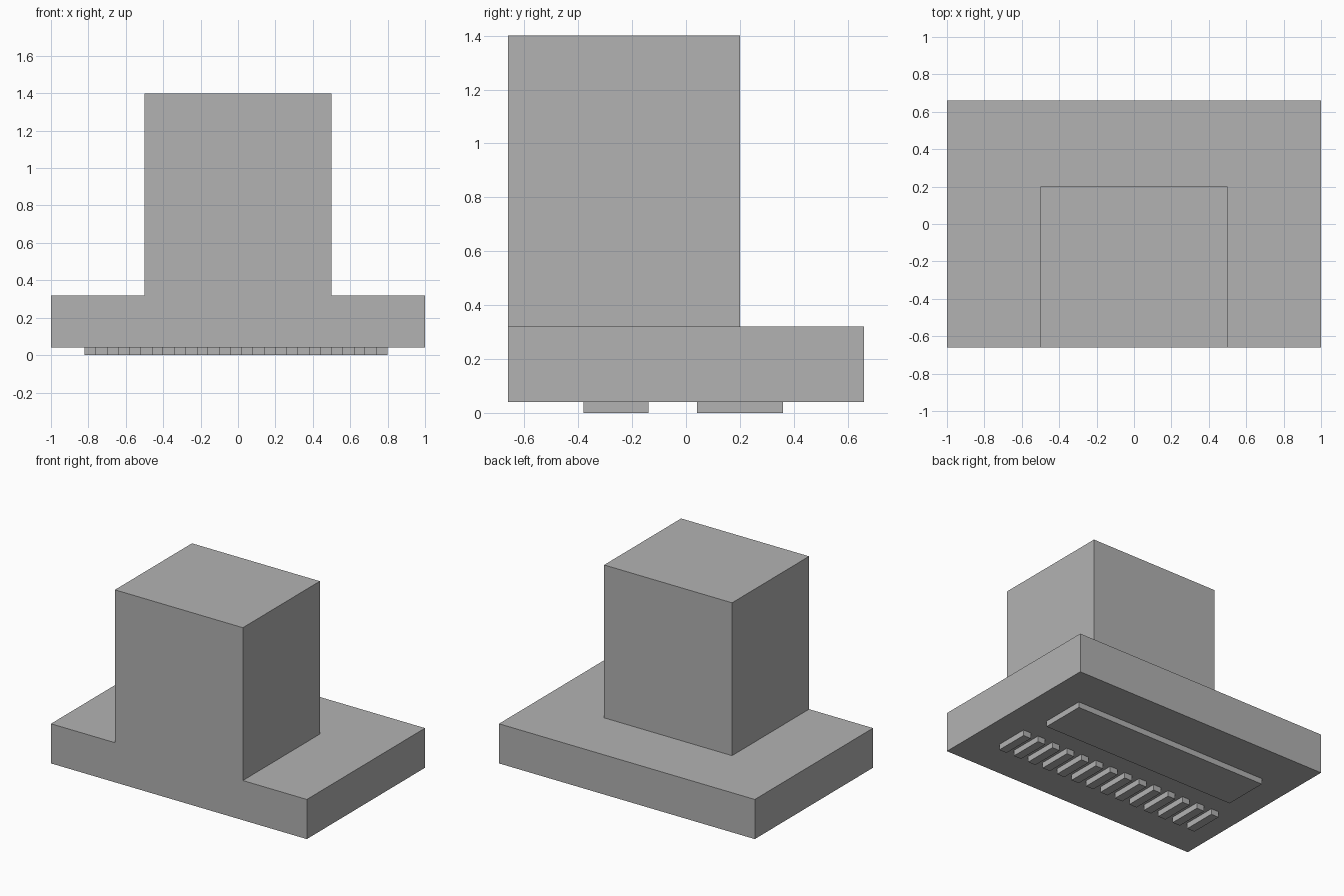
import bpy, bmesh
from mathutils import Vector

cube = bpy.data.objects.get("Cube")
if cube:
    bpy.data.objects.remove(cube, do_unlink=True)

GREY = (0.448, 0.448, 0.448, 1)
grey = bpy.data.materials.new("plain grey")
grey.use_nodes = True
grey.diffuse_color = GREY
grey.node_tree.nodes["Principled BSDF"].inputs["Base Color"].default_value = GREY


def add_box(bm, low, high):
    low, high = Vector(low), Vector(high)
    verts = bmesh.ops.create_cube(bm, size=1)["verts"]
    for v in verts:
        v.co = (low + high) / 2 + v.co * (high - low)


def finish(bm, name):
    bmesh.ops.recalc_face_normals(bm, faces=bm.faces)
    mesh = bpy.data.meshes.new(name)
    bm.to_mesh(mesh)
    bm.free()
    mesh.materials.append(grey)
    obj = bpy.data.objects.new(name, mesh)
    bpy.context.collection.objects.link(obj)
    return obj


# Hood body: wide base with the flue extruded from its top, flush with the front
BASE_TOP, FLUE_TOP, FLUE_HALF, FLUE_BACK = 0.32, 1.4, 0.5, 0.2
bm = bmesh.new()
add_box(bm, (-1, -0.66, 0.04), (1, 0.66, BASE_TOP))
for point, normal in (((-FLUE_HALF, 0, 0), (1, 0, 0)),
                      ((FLUE_HALF, 0, 0), (1, 0, 0)),
                      ((0, FLUE_BACK, 0), (0, 1, 0))):
    bmesh.ops.bisect_plane(bm, geom=bm.verts[:] + bm.edges[:] + bm.faces[:],
                           plane_co=point, plane_no=normal)
footprint = []
for f in bm.faces:
    c = f.calc_center_median()
    if c.z > BASE_TOP - 0.001 and abs(c.x) < FLUE_HALF and c.y < FLUE_BACK:
        footprint.append(f)
top = bmesh.ops.extrude_face_region(bm, geom=footprint)["geom"]
for v in top:
    if isinstance(v, bmesh.types.BMVert):
        v.co.z = FLUE_TOP
old = [f for f in footprint if f.is_valid]
if old:
    bmesh.ops.delete(bm, geom=old, context="FACES")
bmesh.ops.dissolve_limit(bm, angle_limit=0.01, verts=bm.verts, edges=bm.edges)
finish(bm, "hood_body")

# Long light panel on the underside
bm = bmesh.new()
add_box(bm, (-0.76, 0.04, 0), (0.76, 0.36, 0.04))
finish(bm, "light_panel")

# Row of vent slats on the underside
bm = bmesh.new()
for i in range(14):
    x = -0.82 + 0.12 * i
    add_box(bm, (x, -0.38, 0), (x + 0.06, -0.14, 0.04))
finish(bm, "vent_slats")
